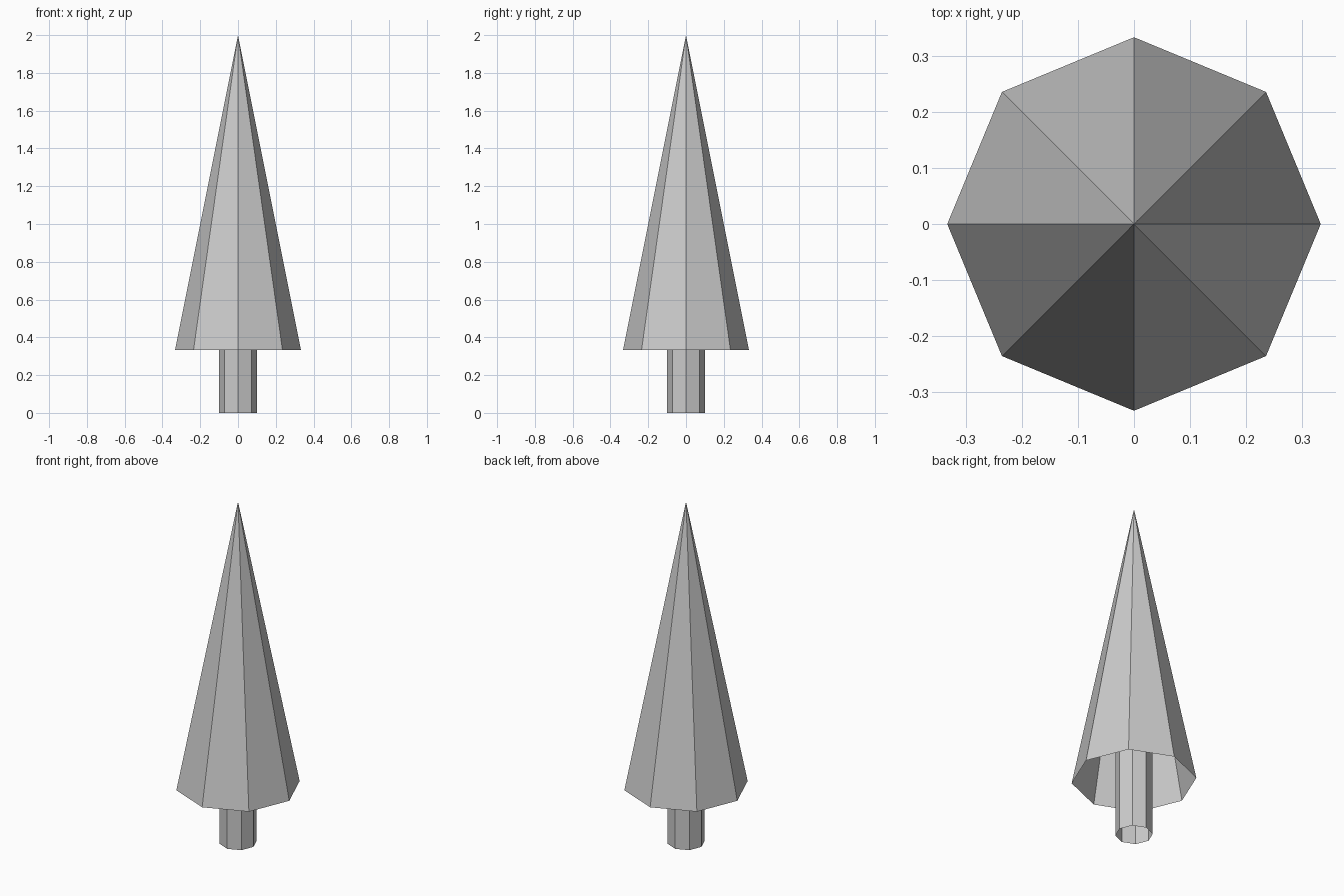
import bpy
from math import pi

if "Cube" in bpy.data.objects:
    bpy.data.objects.remove(bpy.data.objects["Cube"])

SIDES = 8


def open_shell(name, bottom_radius, top_radius, z0, z1):
    """Flat-shaded eight-sided shell with no end caps, corners on the axes."""
    bpy.ops.mesh.primitive_cone_add(
        vertices=SIDES, radius1=bottom_radius, radius2=top_radius,
        depth=z1 - z0, end_fill_type='NOTHING', location=(0, 0, (z0 + z1) / 2))
    obj = bpy.context.object
    obj.name = name
    return obj


# Trunk: open tube that continues up inside the foliage
open_shell("trunk", 0.1, 0.1, 0.0, 0.667)

# Foliage: tall hollow cone, open underneath
open_shell("foliage", 0.333, 0.0, 0.333, 2.0)
